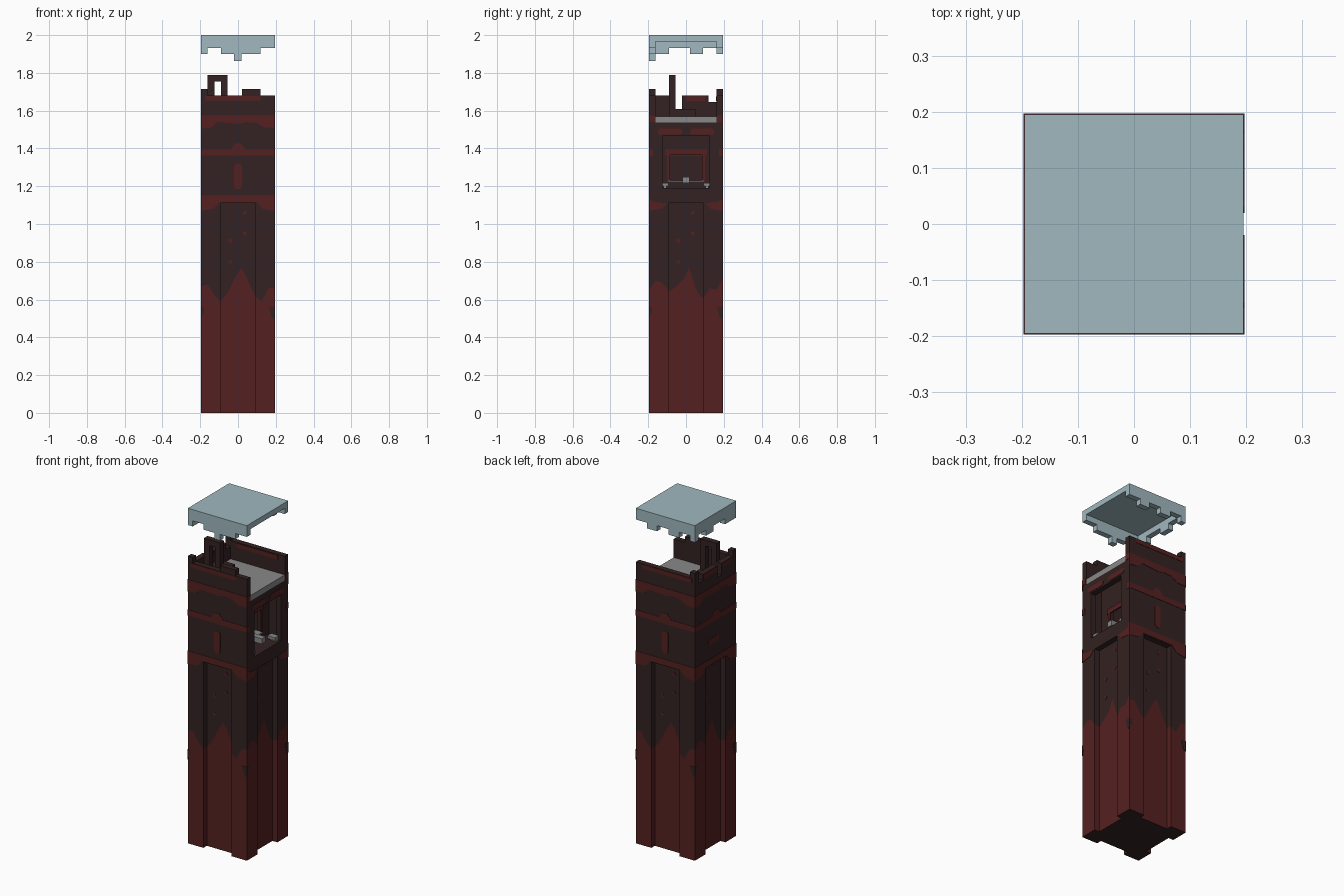
import bpy, bmesh, math

old = bpy.data.objects.get("Cube")
if old:
    bpy.data.objects.remove(old)

H = 0.195       # half width
V = 0.0325      # wall thickness
IN = H - V
FRONT, RIGHT, BACK, LEFT = range(4)


def material(name, rgb):
    m = bpy.data.materials.new(name)
    m.use_nodes = True
    m.diffuse_color = (*rgb, 1)
    m.node_tree.nodes["Principled BSDF"].inputs["Base Color"].default_value = (*rgb, 1)
    return m


DARK = material("dark brown", (0.034, 0.016, 0.016))
RED = material("deep red", (0.09, 0.0145, 0.0145))
ICE = material("pale blue", (0.35, 0.48, 0.52))
GREY = material("grey", (0.25, 0.25, 0.25))


def place(side, u, d, z):
    """Point on a side: u along it, d out from the axis, z up."""
    return [(u, -d, z), (d, u, z), (-u, d, z), (-d, -u, z)][side]


def finish(name, bm, *mats):
    bmesh.ops.recalc_face_normals(bm, faces=bm.faces)
    mesh = bpy.data.meshes.new(name)
    bm.to_mesh(mesh)
    bm.free()
    for m in mats:
        mesh.materials.append(m)
    ob = bpy.data.objects.new(name, mesh)
    bpy.context.collection.objects.link(ob)
    return ob


def prism(bm, side, pts, d0, d1):
    """Extrude an outline of (u, z) points from depth d0 to d1."""
    a = [bm.verts.new(place(side, u, d0, z)) for u, z in pts]
    b = [bm.verts.new(place(side, u, d1, z)) for u, z in pts]
    bm.faces.new(a)
    bm.faces.new(b[::-1])
    n = len(pts)
    for i in range(n):
        j = (i + 1) % n
        bm.faces.new((a[i], b[i], b[j], a[j]))


def rect(u0, u1, z0, z1):
    return [(u0, z0), (u1, z0), (u1, z1), (u0, z1)]


def blob(u0, u1, z0, z1):
    """Rectangle with clipped corners."""
    c = min(u1 - u0, z1 - z0) * 0.3
    return [(u0 + c, z0), (u1 - c, z0), (u1, z0 + c), (u1, z1 - c),
            (u1 - c, z1), (u0 + c, z1), (u0, z1 - c), (u0, z0 + c)]


def stepped(base, start, steps):
    """Outline with a straight edge at base and a stepped opposite edge."""
    pts, u = [(start, base)], start
    for end, z in steps:
        pts += [(u, z), (end, z)]
        u = end
    return pts + [(u, base)]


def boxes(name, side, items, mat):
    bm = bmesh.new()
    for u0, u1, d0, d1, z0, z1 in items:
        prism(bm, side, rect(u0, u1, z0, z1), d0, d1)
    return finish(name, bm, mat)


# Lower shaft: cross plan, red below a ragged drip line and dark above
SHAFT, GAP = 1.11, 0.0925
drip_front = [.67, .68, .62, .59, .64, .71, .77, .70, .62, .585, .66, .66]
drip_side = [.65, .70, .69, .64, .67, .70, .77, .65, .60, .66, .65, .71]


def drip(side, u):
    row = drip_side if side in (RIGHT, LEFT) else drip_front
    t = (u + H) / (2 * H) * (len(row) - 1)
    i = min(int(t), len(row) - 2)
    return row[i] + (row[i + 1] - row[i]) * (t - i)


bm = bmesh.new()
bottom = []
for side in range(4):
    path = []
    for u0, u1, d, n in ((-H, -GAP, H, 6), (-GAP, GAP, IN, 12), (GAP, H, H, 6)):
        path += [(u0 + (u1 - u0) * i / n, d) for i in range(n + 1)]
    rows = []
    for u, d in path:
        rows.append([bm.verts.new(place(side, u, d, z)) for z in (0, drip(side, u), SHAFT)])
    for p, q in zip(rows, rows[1:]):
        for i in range(2):
            f = bm.faces.new((p[i], q[i], q[i + 1], p[i + 1]))
            f.material_index = i
    bottom += [r[0] for r in rows]
floor = bm.faces.new(bottom)
floor.material_index = 1
bmesh.ops.remove_doubles(bm, verts=bm.verts, dist=0.0001)
finish("shaft", bm, RED, DARK)

# Deck joining the shaft to the upper rooms
boxes("deck", FRONT, [(-H, H, -H, H, SHAFT, 1.19)], DARK)

# Upper walls with broken tops
bm = bmesh.new()
wall_steps = {
    FRONT: (-H, [(-IN, 1.715), (.02, 1.68), (.12, 1.715), (H, 1.68)]),
    BACK: (-H, [(IN, 1.68), (H, 1.715)]),
    LEFT: (-IN, [(-.12, 1.645), (.02, 1.68), (.055, 1.61), (IN, 1.68)]),
}
for side, (start, steps) in wall_steps.items():
    prism(bm, side, stepped(1.19, start, steps), H, IN)
finish("upper_walls", bm, DARK)

# Open side: outer frame, then an inner wall with a smaller opening
boxes("window_frame", RIGHT, [
    (-IN, -.125, IN, H, 1.19, 1.537), (.125, IN, IN, H, 1.19, 1.537),
    (-.125, .125, IN, H, 1.465, 1.537)], DARK)
boxes("inner_wall", RIGHT, [
    (-IN, -GAP, .06, .09, 1.19, 1.537), (GAP, IN, .06, .09, 1.19, 1.537),
    (-GAP, GAP, .06, .09, 1.39, 1.537), (-GAP, GAP, .06, .09, 1.19, 1.222)], DARK)
boxes("inner_trim", RIGHT, [
    (-.11, .11, .09, .096, 1.365, 1.395), (-.1, -.085, .09, .096, 1.222, 1.365),
    (.085, .1, .09, .096, 1.222, 1.365), (-IN, IN, -IN, -IN + .005, 1.36, 1.39)], RED)
boxes("inner_floor", RIGHT, [(-GAP, GAP, -.1, .1, 1.222, 1.23)], GREY)
boxes("balcony_blocks", RIGHT, [
    (-.0175, .0175, .1, .17, 1.218, 1.25), (-.128, -.092, .13, .18, 1.2, 1.217),
    (.092, .128, .13, .18, 1.2, 1.217), (-.118, -.102, .14, .18, 1.185, 1.2),
    (.102, .118, .14, .18, 1.185, 1.2)], GREY)

# Terrace slab and the ruined arch on it
boxes("terrace", RIGHT, [(-IN, IN, -IN, H, 1.537, 1.57)], GREY)
boxes("ruined_arch", FRONT, [
    (-IN, -.125, .055, .09, 1.57, 1.79), (-.09, -.055, .055, .09, 1.57, 1.79),
    (-.125, -.09, .055, .09, 1.755, 1.79)], DARK)
boxes("low_block", FRONT, [(-IN, -.055, -.05, .055, 1.57, 1.61)], DARK)

# Red bands and marks on the upper walls
E = H + 0.002
bm = bmesh.new()


def mark(side, pts, d=H):
    prism(bm, side, pts, d - 0.004, d + 0.002)


for side in (FRONT, BACK, LEFT):
    mark(side, [(-E, 1.505), (-.14, 1.51), (-.11, 1.54), (-.04, 1.535), (0, 1.53),
                (.05, 1.54), (.1, 1.535), (.14, 1.51), (E, 1.51), (E, 1.575), (-E, 1.575)])
    mark(side, [(-E, 1.362), (E, 1.362), (E, 1.395), (.04, 1.395), (.015, 1.425),
                (-.015, 1.425), (-.04, 1.395), (-E, 1.395)])
    mark(side, [(-E, 1.07), (-.13, 1.08), (-.1, 1.115), (.1, 1.115), (.13, 1.08),
                (E, 1.07), (E, 1.15), (-E, 1.15)])
mark(FRONT, blob(-.02, .02, 1.185, 1.32))
mark(BACK, blob(-.02, .02, 1.185, 1.32))
mark(LEFT, blob(-.07, .03, 1.235, 1.27))
mark(FRONT, rect(-.175, .12, 1.653, 1.678))
mark(BACK, rect(-.15, .175, 1.653, 1.678))
mark(LEFT, rect(-.11, .01, 1.653, 1.678))
mark(LEFT, rect(.065, .15, 1.653, 1.678))
for s in (-1, 1):
    mark(RIGHT, blob(*sorted((s * .02, s * .15)), 1.473, 1.505))
    mark(RIGHT, rect(*sorted((s * .175, s * E)), 1.36, 1.395))
    mark(RIGHT, rect(*sorted((s * .165, s * E)), 1.54, 1.575))
    mark(RIGHT, [(s * E, 1.07), (s * .13, 1.08), (s * .1, 1.11), (s * .16, 1.115), (s * E, 1.13)])
# Stripes on the insides of the parapet
prism(bm, BACK, rect(-.15, .12, 1.65, 1.675), IN - .003, IN + .003)
prism(bm, LEFT, rect(-.1, 0, 1.65, 1.675), IN - .003, IN + .003)
finish("red_bands", bm, RED)

# Small red flecks in the recessed panels
bm = bmesh.new()
for side in range(4):
    for u, z in ((-.04, .80), (-.04, .91), (.035, .95), (.035, 1.06)):
        mark(side, blob(u - .009, u + .009, z - .01, z + .01), IN)
finish("red_flecks", bm, RED)

# Dark stains at the shaft corners
bm = bmesh.new()
for side in range(4):
    mark(side, [(.165, .56), (.18, .5), (E, .5), (E, .56)])
    mark(side, [(-E, .51), (-.18, .53), (-.18, .56), (-E, .56)])
finish("dark_stains", bm, DARK)

# Floating cap: thin plate with ragged skirts on three sides
bm = bmesh.new()
prism(bm, FRONT, rect(-H, H, 1.967, 2.0), -H, H)
skirts = {
    FRONT: (-H, [(-IN, 1.90), (-.09, 1.933), (-.02, 1.90), (.0175, 1.863), (.12, 1.90), (H, 1.933)]),
    BACK: (-H, [(-.12, 1.933), (-.055, 1.90), (.02, 1.933), (.09, 1.90), (IN, 1.933), (H, 1.90)]),
    LEFT: (-IN, [(-.09, 1.933), (-.02, 1.90), (.09, 1.933), (IN, 1.90)]),
}
for side, (start, steps) in skirts.items():
    prism(bm, side, stepped(1.967, start, steps), H, IN)
finish("floating_cap", bm, ICE)
